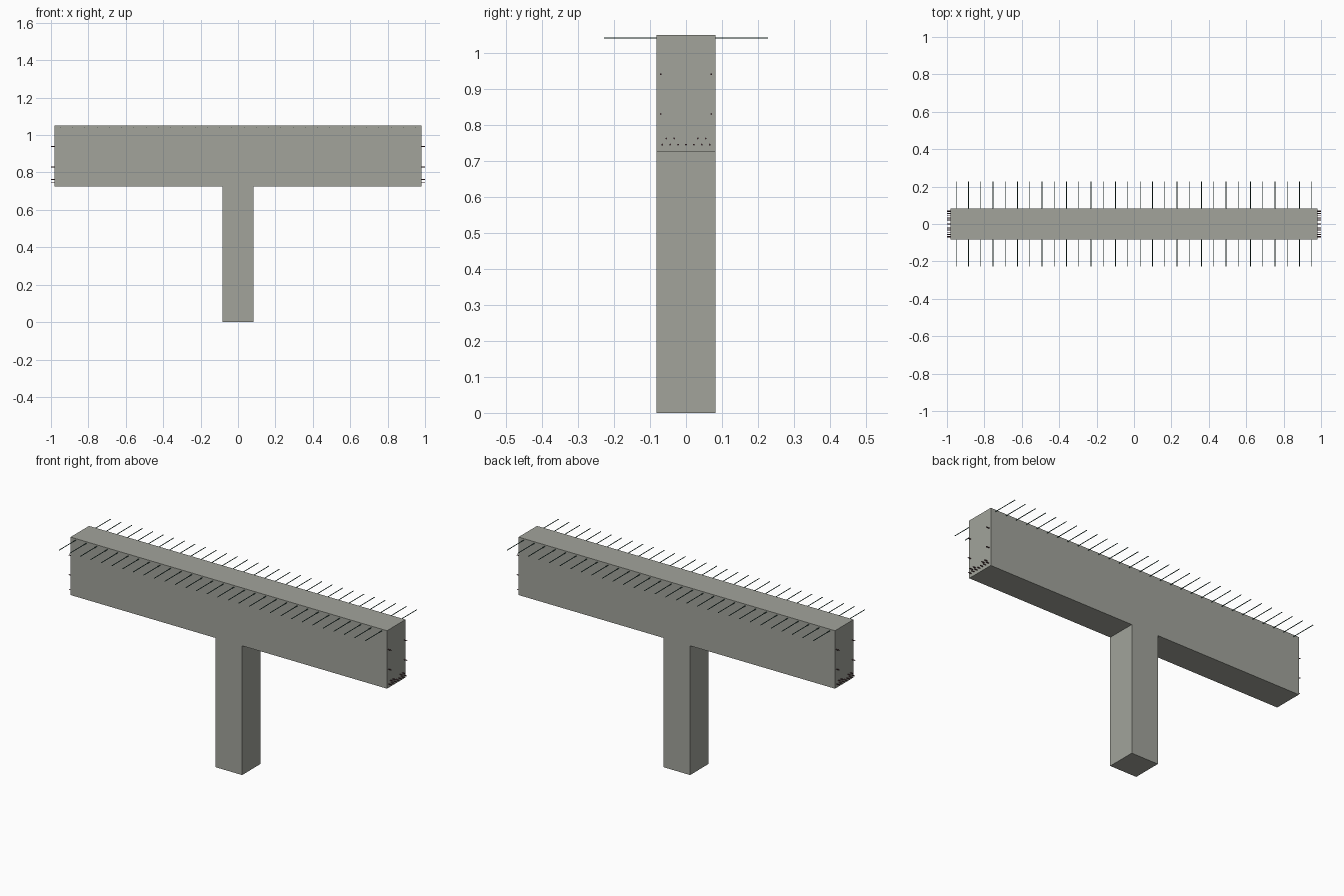
import bpy, bmesh, math
from mathutils import Matrix

if "Cube" in bpy.data.objects:
    bpy.data.objects.remove(bpy.data.objects["Cube"])


def material(name, color):
    m = bpy.data.materials.new(name)
    m.diffuse_color = (*color, 1)
    m.use_nodes = True
    m.node_tree.nodes["Principled BSDF"].inputs["Base Color"].default_value = m.diffuse_color
    return m


def finish(name, bm, mat):
    bmesh.ops.recalc_face_normals(bm, faces=bm.faces)
    me = bpy.data.meshes.new(name)
    bm.to_mesh(me)
    bm.free()
    me.materials.append(mat)
    ob = bpy.data.objects.new(name, me)
    bpy.context.collection.objects.link(ob)
    return ob


def add_rod(bm, center, length, radius, axis):
    rot = Matrix.Rotation(math.pi / 2, 4, 'X' if axis == 'Y' else 'Y')
    bmesh.ops.create_cone(bm, cap_ends=True, segments=8, radius1=radius, radius2=radius,
                          depth=length, matrix=Matrix.Translation(center) @ rot)


concrete = material("concrete", (0.36, 0.37, 0.33))
steel = material("bar_steel", (0.03, 0.09, 0.07))
strand = material("strand_steel", (0.12, 0.05, 0.06))

HALF_LEN, HALF_W, COL_W = 0.982, 0.082, 0.083
BEAM_Z, TOP_Z = 0.725, 1.05

# T-shaped concrete body: beam and column in one piece
half = [(COL_W, 0), (COL_W, BEAM_Z), (HALF_LEN, BEAM_Z), (HALF_LEN, TOP_Z)]
profile = half + [(-x, z) for x, z in reversed(half)]
bm = bmesh.new()
face = bm.faces.new([bm.verts.new((x, -HALF_W, z)) for x, z in profile])
ext = bmesh.ops.extrude_face_region(bm, geom=[face])
moved = [g for g in ext["geom"] if isinstance(g, bmesh.types.BMVert)]
bmesh.ops.translate(bm, verts=moved, vec=(0, 2 * HALF_W, 0))
finish("concrete_t_beam", bm, concrete)

# Cross bars sticking out of both long sides near the top
bm = bmesh.new()
COUNT = 30
for i in range(COUNT):
    x = -0.95 + 1.9 * i / (COUNT - 1)
    add_rod(bm, (x, 0, 1.041), 0.456, 0.002, 'Y')
finish("cross_bars", bm, steel)

# Lengthwise strands showing as short stubs at both ends
spots = [(s * 0.07, z) for s in (-1, 1) for z in (0.94, 0.83)]
spots += [(-0.066 + 0.022 * i, 0.745) for i in range(7)]
spots += [(s * y, 0.762) for s in (-1, 1) for y in (0.033, 0.055)]
bm = bmesh.new()
for y, z in spots:
    for side in (-1, 1):
        add_rod(bm, (side * 0.985, y, z), 0.03, 0.0025, 'X')
finish("end_strands", bm, strand)
